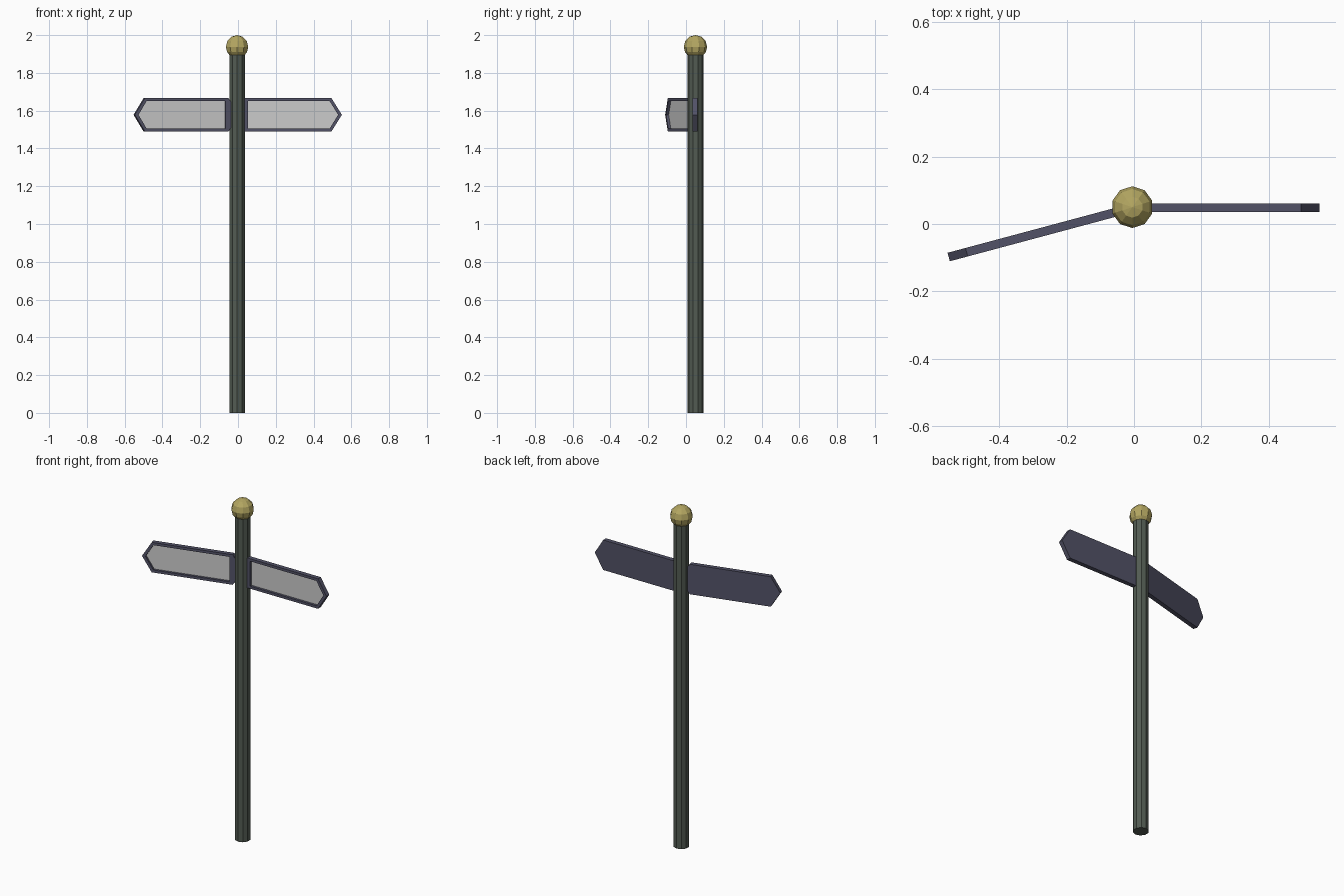
import bpy, bmesh, math
from mathutils import Matrix

if "Cube" in bpy.data.objects:
    bpy.data.objects.remove(bpy.data.objects["Cube"])

PX, PY = -0.005, 0.05      # pole axis
SIDES = 10


def material(name, rgb):
    m = bpy.data.materials.new(name)
    m.diffuse_color = (*rgb, 1)
    m.use_nodes = True
    m.node_tree.nodes["Principled BSDF"].inputs["Base Color"].default_value = m.diffuse_color
    return m


def bridge(bm, a, b):
    n = len(a)
    for i in range(n):
        j = (i + 1) % n
        bm.faces.new((a[i], a[j], b[j], b[i]))


def finish(bm, name, mat=None):
    bmesh.ops.recalc_face_normals(bm, faces=bm.faces)
    me = bpy.data.meshes.new(name)
    bm.to_mesh(me)
    bm.free()
    ob = bpy.data.objects.new(name, me)
    bpy.context.collection.objects.link(ob)
    if mat:
        me.materials.append(mat)
    return ob


def lathe(name, profile, mat):
    """Faceted solid of revolution from (radius, z) rings."""
    bm = bmesh.new()
    rings = []
    for r, z in profile:
        rings.append([bm.verts.new((r * math.cos(a), r * math.sin(a), z))
                      for a in (math.pi / 2 + 2 * math.pi * i / SIDES for i in range(SIDES))])
    for a, b in zip(rings, rings[1:]):
        bridge(bm, a, b)
    bm.faces.new(rings[0])
    bm.faces.new(rings[-1])
    bmesh.ops.remove_doubles(bm, verts=bm.verts, dist=1e-5)
    ob = finish(bm, name, mat)
    ob.location = (PX, PY, 0)
    return ob


green = material("pole_green", (0.085, 0.105, 0.085))
gold = material("finial_gold", (0.45, 0.38, 0.12))
slate = material("frame_slate", (0.085, 0.085, 0.135))

# Pole
lathe("pole", [(0.043, 0), (0.043, 1.90)], green)

# Ball finial, cut flat underneath
R = 0.062
ball = [(R * math.cos(math.radians(t)), 1.938 + R * math.sin(math.radians(t)))
        for t in (-52, -26, 0, 30, 60)]
finial = lathe("ball_finial", ball + [(0.0001, 2.0)], gold)

# Sign outlines (x along the arm, z from the arm centre line)
OUTER = [(-0.015, 0), (0.041, 0.088), (0.5, 0.088), (0.555, 0), (0.5, -0.088), (0.041, -0.088)]
INNER = [(0.058, 0), (0.058, 0.073), (0.49, 0.073), (0.535, 0), (0.49, -0.073), (0.058, -0.073)]
HALF, DEPTH = 0.013, 0.014


def sign(side, mirror, shift, angle):
    place = (Matrix.Translation((PX, PY - 0.002, 1.578))
             @ Matrix.Rotation(angle, 4, 'Z'))

    def ring(bm, pts, y):
        return [bm.verts.new(place @ Matrix.Scale(mirror, 4, (1, 0, 0))
                             @ Matrix.Translation((x + shift, y, z)).to_translation())
                for x, z in pts]

    # Frame with solid back and recessed front
    bm = bmesh.new()
    rings = [ring(bm, OUTER, HALF), ring(bm, OUTER, -HALF),
             ring(bm, INNER, -HALF), ring(bm, INNER, -HALF + DEPTH)]
    for a, b in zip(rings, rings[1:]):
        bridge(bm, a, b)
    bm.faces.new(rings[0])
    cap = bm.faces.new(rings[-1])
    bmesh.ops.recalc_face_normals(bm, faces=bm.faces)
    bmesh.ops.delete(bm, geom=[cap], context='FACES_ONLY')
    finish(bm, side + "_sign_frame", slate)

    # Grey panel, one face turned to the front
    bm = bmesh.new()
    face = bm.faces.new(ring(bm, INNER, -HALF + DEPTH))
    face.normal_update()
    flip = face.normal.y > 0
    ob = finish(bm, side + "_sign_panel")
    if ob.data.polygons[0].normal.y > 0:
        ob.data.flip_normals()


sign("right", 1, 0, 0)
sign("left", -1, 0.009, math.radians(15))
